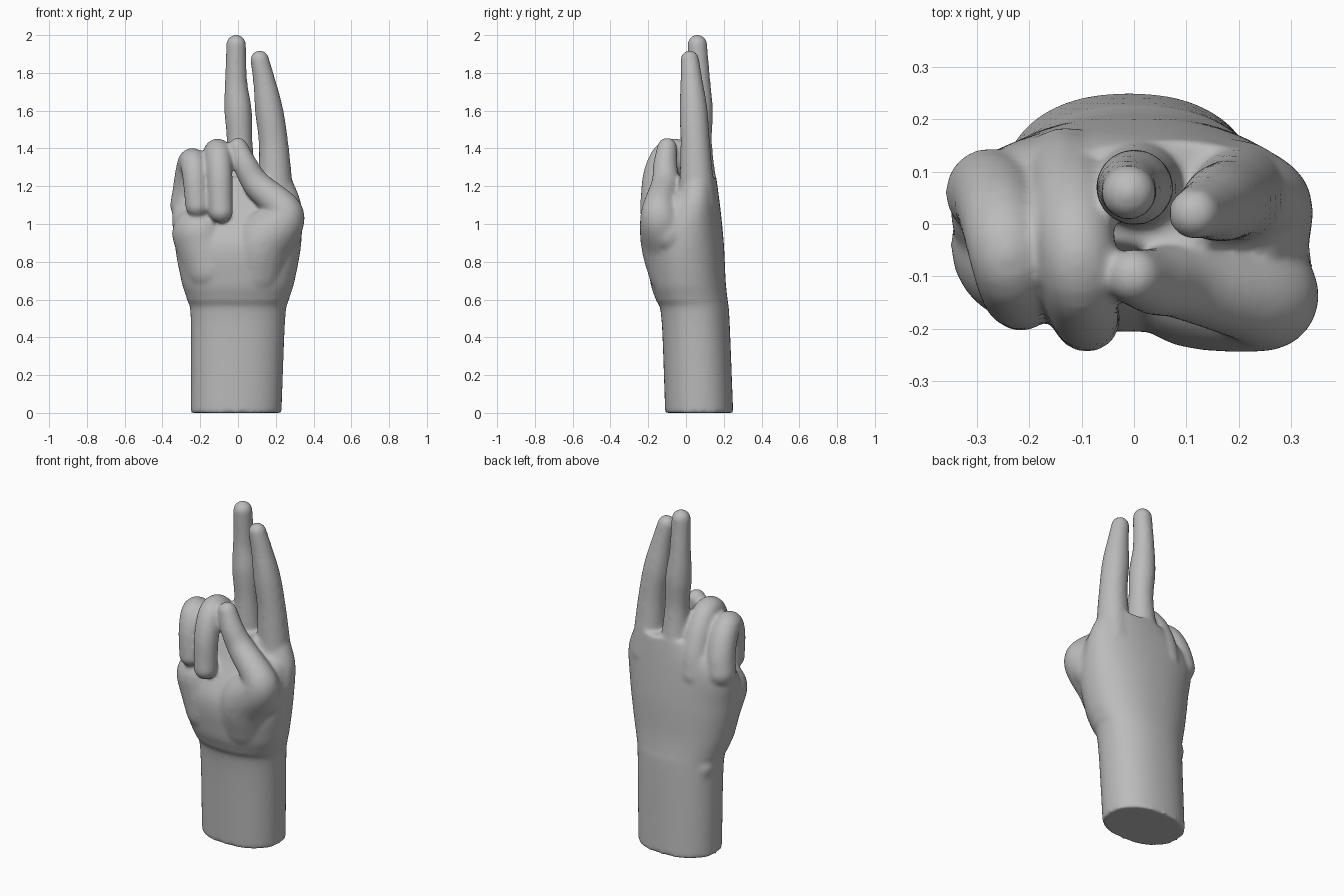
import bpy
import bmesh
from math import cos, sin, pi, copysign, ceil
from mathutils import Vector, Matrix

cube = bpy.data.objects.get("Cube")
if cube:
    bpy.data.objects.remove(cube, do_unlink=True)

skin = bpy.data.materials.new("plain_grey")
skin.use_nodes = True
grey = (0.5, 0.5, 0.5, 1)
skin.diffuse_color = grey
skin.node_tree.nodes["Principled BSDF"].inputs["Base Color"].default_value = grey

bm = bmesh.new()
step = 0.02


def spline(points):
    """Resample points (position plus sizes) along a smooth curve."""
    points = [Vector(p) for p in points]
    before = 2 * points[0] - points[1]
    after = 2 * points[-1] - points[-2]
    points = [before, *points, after]
    samples = []
    for a, b, c, d in zip(points, points[1:], points[2:], points[3:]):
        count = ceil((c - b).length / step)
        leave, arrive = (c - a) / 2, (d - b) / 2
        for i in range(count):
            t = i / count
            ease = t * t * (3 - 2 * t)
            samples.append(b.lerp(c, ease) + leave * t * (1 - t) ** 2
                           - arrive * t * t * (1 - t))
    return samples + [points[-2]]


def rounded(value, power=0.9):
    """Square off a sine or cosine slightly, keeping its sign."""
    return copysign(abs(value) ** power, value)


def loft(sections, sides=64):
    """Closed body from rounded sections (z, centre x, centre y, half width, half depth)."""
    angles = [2 * pi * i / sides for i in range(sides)]
    rings = []
    for z, x, y, width, depth in spline(sections):
        rings.append([bm.verts.new((x + width * rounded(cos(a)), y + depth * rounded(sin(a)), z))
                      for a in angles])
    for low, high in zip(rings, rings[1:]):
        for i in range(sides):
            bm.faces.new((low[i - 1], low[i], high[i], high[i - 1]))
    bm.faces.new(reversed(rings[0]))
    bm.faces.new(rings[-1])


def limb(points):
    """Rounded limb swept along points (x, y, z, radius)."""
    for x, y, z, radius in spline(points):
        bmesh.ops.create_icosphere(bm, subdivisions=3, radius=radius,
                                   matrix=Matrix.Translation((x, y, z)))


def curled_finger(knuckle_x, tip_x, base, rise, reach, bends=6):
    """Finger arching forward from the knuckle and down to the palm."""
    path = []
    for i in range(bends + 1):
        t = i / bends
        x = knuckle_x + (tip_x - knuckle_x) * t
        y = reach * cos(pi * t) - 0.04
        z = base + rise * sin(pi * t ** 1.2)
        path.append((x, y, z, 0.085 - 0.02 * t))
    limb(path)


# Forearm, wrist and palm
loft([(0, -0.01, 0.07, 0.24, 0.18), (0.5, 0, 0.05, 0.25, 0.18), (0.6, 0, 0.03, 0.27, 0.19),
      (0.7, 0, 0.01, 0.3, 0.2), (0.9, 0, 0, 0.335, 0.2),
      (1.1, 0, 0.04, 0.335, 0.14), (1.25, 0.06, 0.06, 0.22, 0.1)])

# Straight index and middle fingers
limb([(0.2, 0.06, 1.1, 0.1), (0.19, 0.05, 1.4, 0.08), (0.165, 0.04, 1.6, 0.075),
      (0.14, 0.03, 1.75, 0.06), (0.115, 0.02, 1.87, 0.05)])
limb([(0.01, 0.08, 1.1, 0.1), (0.01, 0.07, 1.4, 0.07), (0, 0.07, 1.6, 0.073),
      (-0.01, 0.07, 1.75, 0.06), (-0.01, 0.06, 1.95, 0.053)])

# Curled ring and little fingers
curled_finger(-0.13, -0.09, base=1.07, rise=0.31, reach=0.14)
curled_finger(-0.275, -0.215, base=1.1, rise=0.23, reach=0.1)

# Thumb and the pad at its root
limb([(0.1, -0.05, 0.75, 0.15), (0.13, -0.08, 0.9, 0.16), (0.25, -0.14, 1.05, 0.1),
      (0.1, -0.11, 1.21, 0.075), (0.04, -0.11, 1.31, 0.065), (0, -0.1, 1.405, 0.053)])

# Web between thumb and index finger
limb([(0.23, -0.08, 0.95, 0.11), (0.22, 0, 1.08, 0.1)])

# Outer pad of the palm
limb([(-0.14, -0.04, 0.77, 0.15), (-0.2, -0.04, 0.95, 0.15)])

# Wrist bone
limb([(-0.16, 0.12, 0.4, 0.05), (-0.18, 0.1, 0.52, 0.07)])

bmesh.ops.recalc_face_normals(bm, faces=bm.faces)
mesh = bpy.data.meshes.new("hand")
bm.to_mesh(mesh)
bm.free()
mesh.materials.append(skin)
hand = bpy.data.objects.new("hand", mesh)
bpy.context.collection.objects.link(hand)

# Merge the parts into one soft skin
remesh = hand.modifiers.new("merge", "REMESH")
remesh.mode = "VOXEL"
remesh.voxel_size = 0.01
remesh.use_smooth_shade = True
soften = hand.modifiers.new("soften", "SMOOTH")
soften.factor = 0.5
soften.iterations = 12
